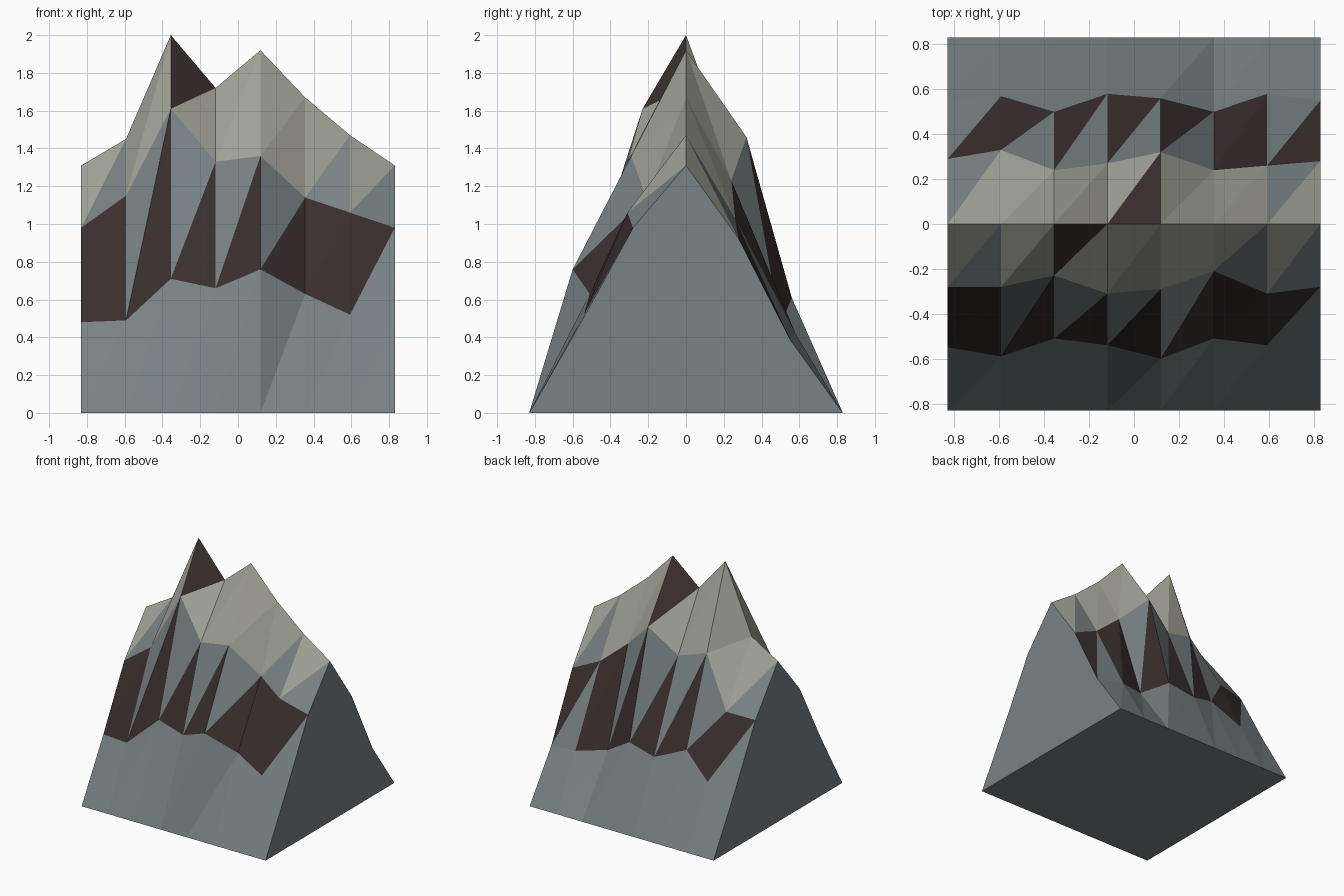
import bpy
import bmesh

cube = bpy.data.objects.get("Cube")
if cube:
    bpy.data.objects.remove(cube, do_unlink=True)


def make_material(name, color):
    mat = bpy.data.materials.new(name)
    mat.use_nodes = True
    mat.diffuse_color = (*color, 1)
    mat.node_tree.nodes["Principled BSDF"].inputs["Base Color"].default_value = (*color, 1)
    return mat


materials = [
    make_material("slate_grey_rock", (0.19, 0.223, 0.232)),
    make_material("pale_snow_stone", (0.36, 0.365, 0.31)),
    make_material("dark_brown_rock", (0.042, 0.028, 0.028)),
]
GREY, PALE, DARK = range(len(materials))

COLUMNS = 8
HALF = 0.83

# Contour lines from the front foot over the ridge to the back foot: depths, heights
contours = [
    ([-HALF] * COLUMNS, [0] * COLUMNS),
    ([-.55, -.59, -.51, -.54, -.6, -.51, -.54, -.55], [.48, .49, .71, .66, .76, .63, .52, .49]),
    ([-.28, -.28, -.23, -.31, -.29, -.21, -.31, -.28], [.98, 1.15, 1.61, 1.33, 1.36, 1.14, 1.06, .98]),
    ([0] * COLUMNS, [1.31, 1.45, 2, 1.72, 1.92, 1.67, 1.47, 1.31]),
    ([.29, .33, .24, .27, .32, .24, .26, .28], [.94, .96, 1.34, 1.27, 1.46, 1.23, 1.03, .92]),
    ([.55, .57, .5, .58, .56, .5, .58, .55], [.47, .48, .65, .56, .61, .46, .42, .39]),
    ([HALF] * COLUMNS, [0] * COLUMNS),
]

# Bands between contours, from front to back
bands = ["front_foot", "front_cliff", "front_cap", "back_cap", "back_cliff", "back_foot"]

# Columns whose right-hand or left-hand triangle departs from the band's main colour
base_color = {"front_cap": PALE, "back_cap": PALE}
patches = {
    ("front_cliff", "right"): (DARK, {0, 1, 2, 3, 4, 5}),
    ("front_cliff", "left"): (DARK, {0, 5, 6}),
    ("front_cap", "right"): (GREY, {0, 5, 6}),
    ("front_cap", "left"): (DARK, {2}),
    ("back_cap", "right"): (DARK, {3}),
    ("back_cap", "left"): (GREY, {0, 6}),
    ("back_cliff", "right"): (DARK, {0, 5, 6}),
    ("back_cliff", "left"): (DARK, {1, 2, 3, 4, 5}),
}


def patch_color(band, side, column):
    color, columns = patches.get((band, side), (GREY, set()))
    return color if column in columns else base_color.get(band, GREY)


bm = bmesh.new()
grid = []
for depths, heights in contours:
    row = []
    for i, (y, z) in enumerate(zip(depths, heights)):
        x = HALF * (2 * i / (COLUMNS - 1) - 1)
        row.append(bm.verts.new((x, y, z)))
    grid.append(row)

# Rocky slopes, each cell split along the same diagonal
for band, lower, upper in zip(bands, grid, grid[1:]):
    for i in range(COLUMNS - 1):
        a, b, c, d = lower[i], lower[i + 1], upper[i + 1], upper[i]
        for side, corners in (("right", (a, b, c)), ("left", (a, c, d))):
            face = bm.faces.new(corners)
            face.material_index = patch_color(band, side, i)

# Flat end walls and underside
bm.faces.new([row[0] for row in grid])
bm.faces.new([row[-1] for row in reversed(grid)])
bm.faces.new(list(reversed(grid[0])) + grid[-1])
bmesh.ops.recalc_face_normals(bm, faces=bm.faces)

mesh = bpy.data.meshes.new("mountain_ridge")
bm.to_mesh(mesh)
bm.free()
for mat in materials:
    mesh.materials.append(mat)
mountain = bpy.data.objects.new("mountain_ridge", mesh)
bpy.context.collection.objects.link(mountain)
